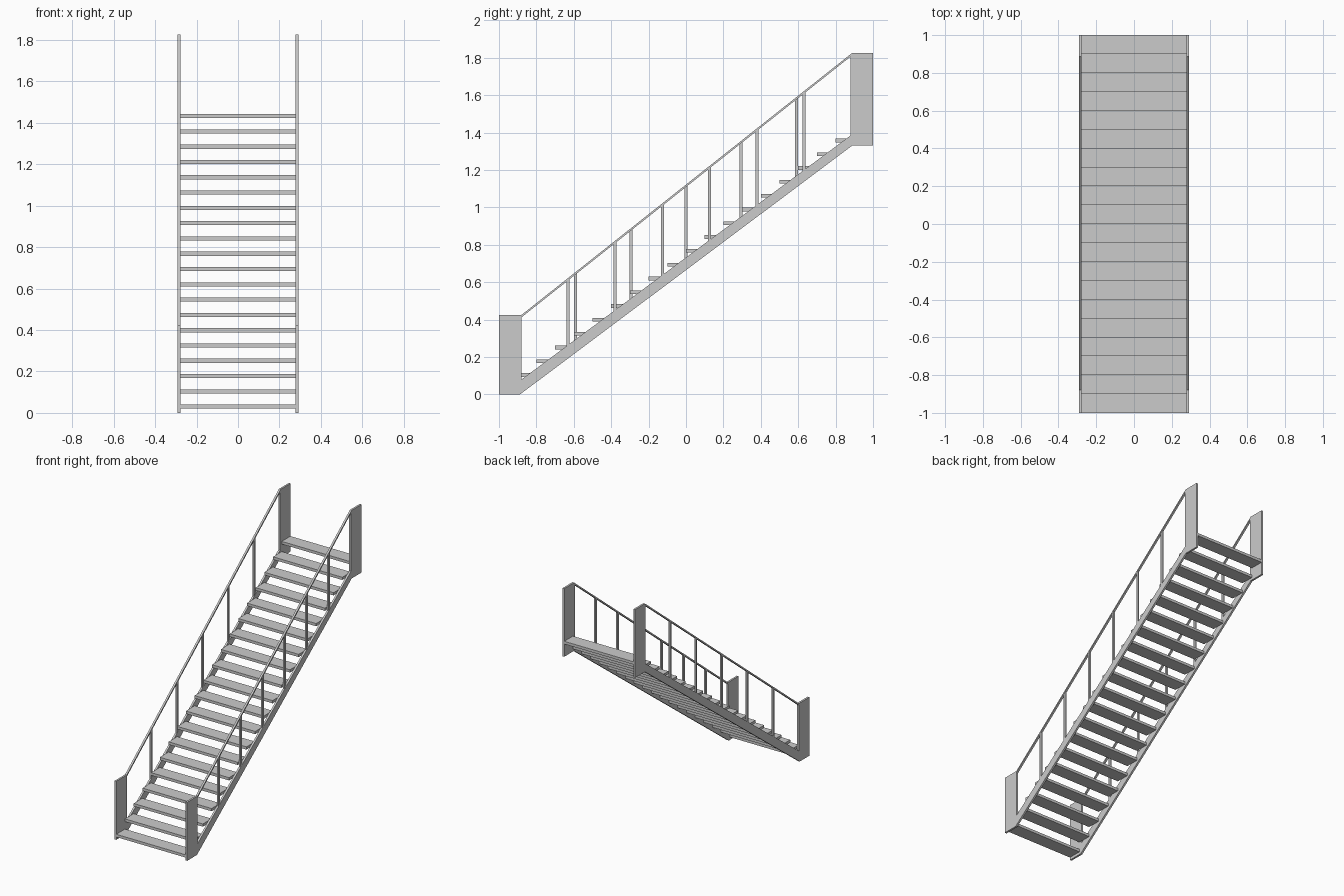
import bpy

if "Cube" in bpy.data.objects:
    bpy.data.objects.remove(bpy.data.objects["Cube"])

X_IN, X_OUT = 0.278, 0.292      # side panel inner / outer faces


def prism(name, profile, x0, x1):
    """Extrude a (y, z) profile along x."""
    n = len(profile)
    verts = [(x0, y, z) for y, z in profile] + [(x1, y, z) for y, z in profile]
    faces = [tuple(reversed(range(n))), tuple(range(n, 2 * n))]
    faces += [(i, (i + 1) % n, n + (i + 1) % n, n + i) for i in range(n)]
    mesh = bpy.data.meshes.new(name)
    mesh.from_pydata(verts, [], faces)
    obj = bpy.data.objects.new(name, mesh)
    bpy.context.collection.objects.link(obj)
    return obj


def box(name, x0, x1, y0, y1, z0, z1):
    return prism(name, [(y0, z0), (y1, z0), (y1, z1), (y0, z1)], x0, x1)


def rail_z(y):
    return 0.425 + (y + 0.88) * 1.4 / 1.767


def stringer_z(y):
    return 0.08 + (y + 0.88) * 1.305 / 1.76


# stringer with newel plates at both ends
side = [(-1, 0), (-0.888, 0), (0.888, 1.33), (1, 1.33), (1, 1.825),
        (0.887, 1.825), (0.88, 1.819), (0.88, 1.385), (-0.88, 0.08),
        (-0.88, 0.425), (-1, 0.425)]
# handrail
rail = [(-0.88, rail_z(-0.88) - 0.013), (0.88, rail_z(0.88) - 0.013),
        (0.88, rail_z(0.88)), (-0.88, rail_z(-0.88))]

# the left side has five posts, the right side six
for label, s, count in (("left", -1, 5), ("right", 1, 6)):
    x0, x1 = sorted((s * X_IN, s * X_OUT))
    prism(f"stringer_{label}", side, x0, x1)
    prism(f"handrail_{label}", rail, x0, x1)
    pitch = 1.77 / (count + 1)
    for i in range(count):
        y = (i - (count - 1) / 2) * pitch
        a, b = y - 0.008, y + 0.008
        prism(f"post_{label}_{i + 1}",
              [(a, stringer_z(a) - 0.01), (b, stringer_z(b) - 0.01),
               (b, rail_z(b) - 0.006), (a, rail_z(a) - 0.006)], x0 + 0.001, x1 - 0.001)

# open treads
for k in range(20):
    y, z = -1 + 0.1 * k, 0.02 + 0.0738 * k
    box(f"tread_{k + 1}", -X_IN, X_IN, y, y + 0.1, z, z + 0.02)
